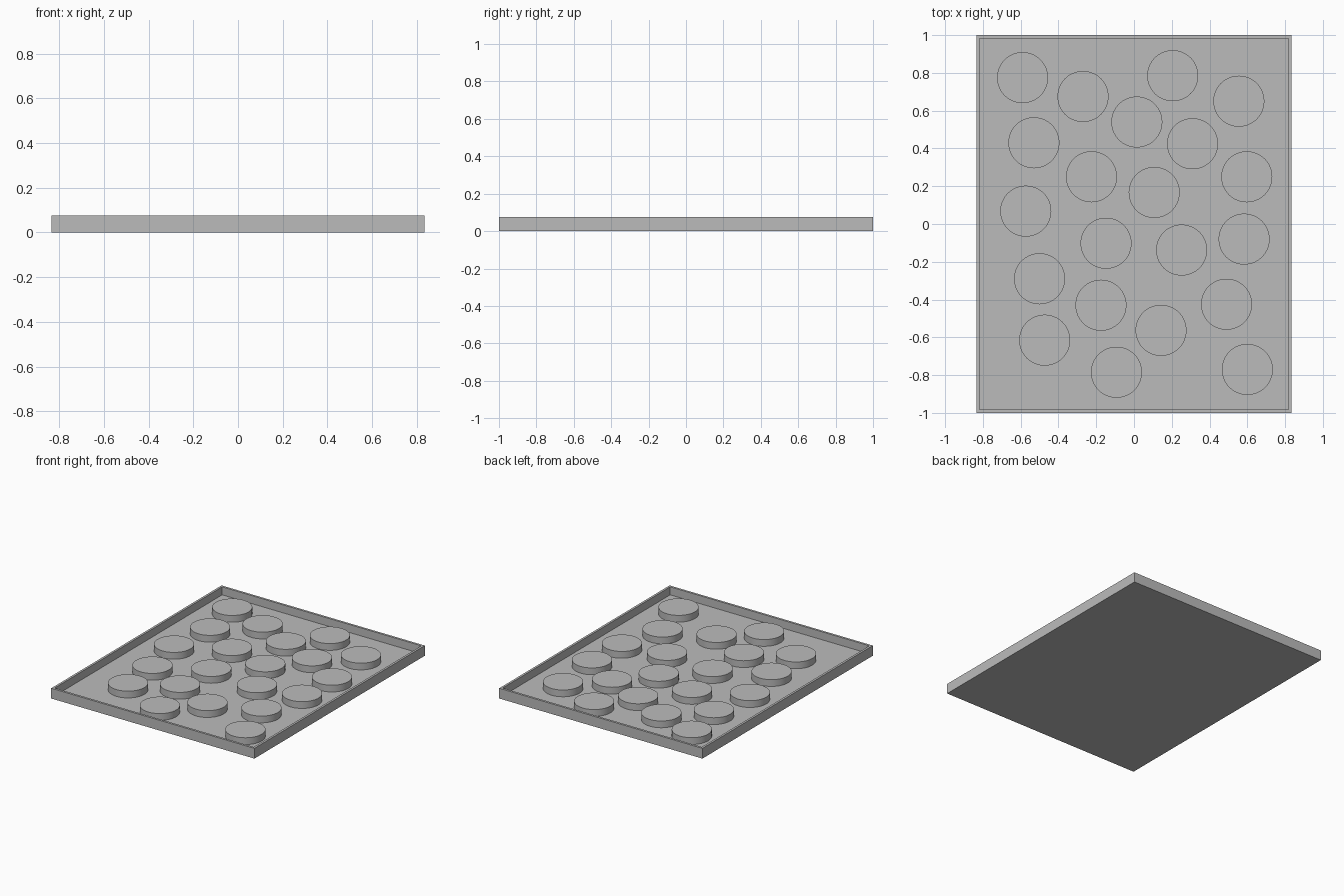
import bpy
import bmesh
from mathutils import Matrix

default_cube = bpy.data.objects.get("Cube")
if default_cube:
    bpy.data.objects.remove(default_cube, do_unlink=True)

WIDTH, LENGTH, HEIGHT = 1.67, 2.0, 0.076
WALL = 0.0167
DISC_RADIUS, DISC_TOP = 0.135, 0.067

grey = bpy.data.materials.new("plain grey")
grey.use_nodes = True
grey_colour = (0.5, 0.5, 0.5, 1)
grey.diffuse_color = grey_colour
grey.node_tree.nodes["Principled BSDF"].inputs["Base Color"].default_value = grey_colour


def add_object(name, bm):
    """Turn a bmesh into a grey object in the scene."""
    mesh = bpy.data.meshes.new(name)
    bm.to_mesh(mesh)
    bm.free()
    mesh.materials.append(grey)
    obj = bpy.data.objects.new(name, mesh)
    bpy.context.collection.objects.link(obj)
    return obj


# Shallow tray: a box whose top is inset to a rim and pushed down to the floor
bm = bmesh.new()
bmesh.ops.create_cube(bm, size=1, matrix=Matrix.Translation((0, 0, HEIGHT / 2))
                      @ Matrix.Diagonal((WIDTH, LENGTH, HEIGHT, 1)))
bm.normal_update()
top = max(bm.faces, key=lambda f: f.calc_center_median().z)
bmesh.ops.inset_region(bm, faces=[top], thickness=WALL, use_even_offset=True)
floor = bmesh.ops.extrude_discrete_faces(bm, faces=[top])["faces"][0]
for vert in floor.verts:
    vert.co.z = WALL
add_object("tray", bm)

# Round raised pads scattered over the tray floor
disc_centres = [
    (-0.59, 0.775), (-0.27, 0.675), (0.205, 0.785), (0.555, 0.65),
    (0.015, 0.54), (0.31, 0.425), (-0.53, 0.43), (-0.225, 0.25),
    (0.107, 0.167), (0.597, 0.25), (-0.573, 0.068), (-0.148, -0.102),
    (0.252, -0.138), (0.583, -0.08), (-0.5, -0.29), (-0.175, -0.43),
    (0.49, -0.425), (0.143, -0.563), (-0.473, -0.615), (-0.093, -0.785),
    (0.6, -0.77),
]
for index, (x, y) in enumerate(disc_centres, start=1):
    bm = bmesh.new()
    bmesh.ops.create_cone(bm, cap_ends=True, segments=64, radius1=DISC_RADIUS,
                          radius2=DISC_RADIUS, depth=DISC_TOP - WALL)
    pad = add_object(f"round_pad_{index}", bm)
    pad.location = (x, y, (DISC_TOP + WALL) / 2)
    for face in pad.data.polygons:
        face.use_smooth = len(face.vertices) == 4
    # Keep the rim edges crisp between the caps and the smooth side
    for edge in pad.data.edges:
        ends = [pad.data.vertices[i].co.z for i in edge.vertices]
        edge.use_edge_sharp = abs(ends[0] - ends[1]) < WALL / 2
